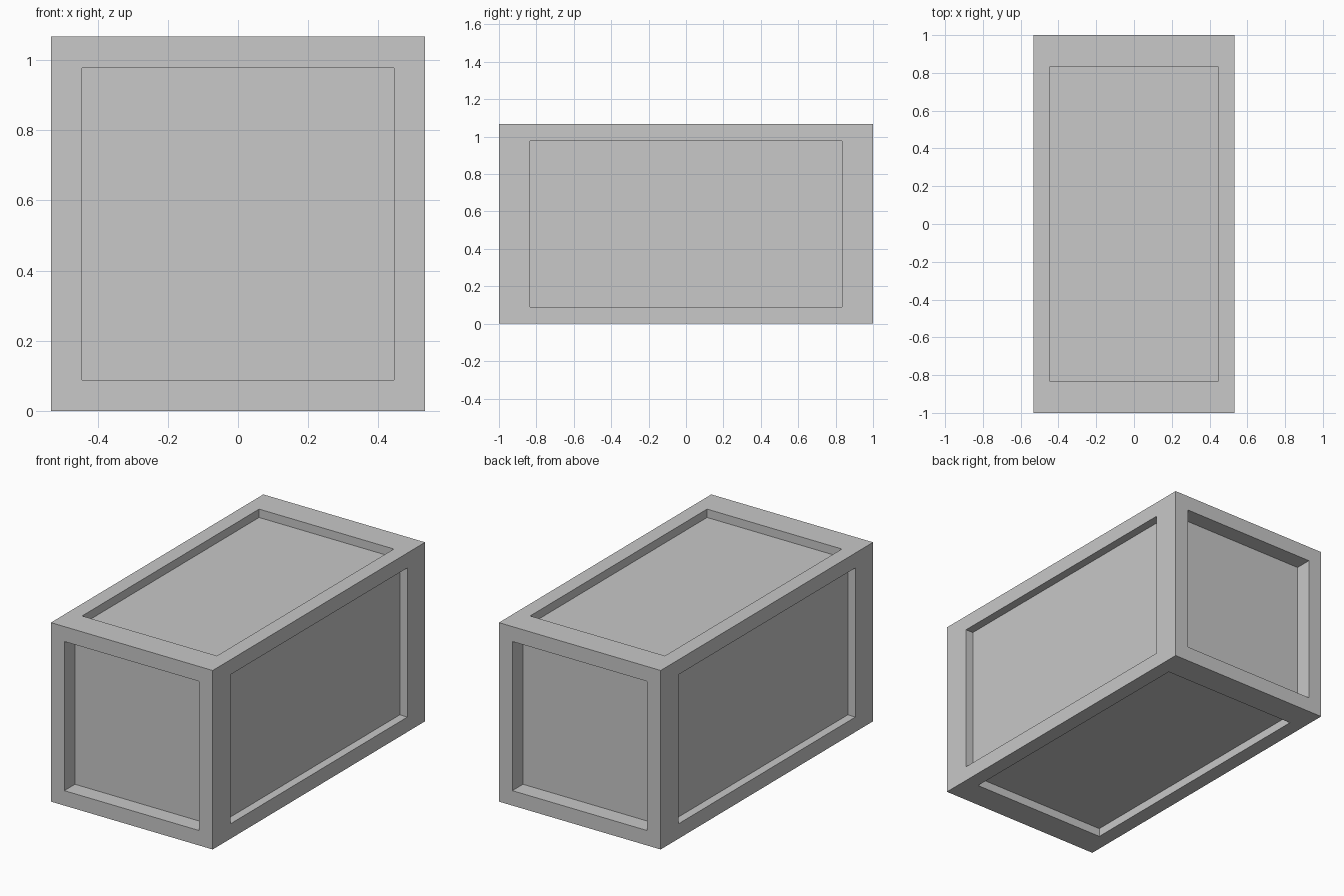
import bpy
import bmesh
from mathutils import Vector

default = bpy.data.objects.get("Cube")
if default:
    bpy.data.objects.remove(default, do_unlink=True)

SIZE = Vector((1.0667, 2.0, 1.0667))
BORDER = 1 / 12                       # frame width as a share of each side
DEPTH = Vector((0.05, 0.1, 0.05))     # panel recess along each axis

# Plain grey finish
grey = bpy.data.materials.new("light grey")
grey.use_nodes = True
colour = (0.58, 0.58, 0.58, 1.0)
grey.diffuse_color = colour
grey.node_tree.nodes["Principled BSDF"].inputs["Base Color"].default_value = colour

# Framed box: inset every side in proportion, then stretch to size
bm = bmesh.new()
bmesh.ops.create_cube(bm, size=1)
panels = bm.faces[:]
bmesh.ops.inset_individual(bm, faces=panels, thickness=BORDER, use_even_offset=True)
bmesh.ops.scale(bm, vec=SIZE, verts=bm.verts)
bm.normal_update()

# Sink the six panels straight inward
sunk = bmesh.ops.extrude_discrete_faces(bm, faces=panels)["faces"]
for face in sunk:
    face.normal_update()
    shift = -face.normal * DEPTH.dot([abs(n) for n in face.normal])
    bmesh.ops.translate(bm, vec=shift, verts=face.verts[:])

# Rest the box on the ground
bmesh.ops.translate(bm, vec=(0, 0, SIZE.z / 2), verts=bm.verts)
bmesh.ops.recalc_face_normals(bm, faces=bm.faces)

mesh = bpy.data.meshes.new("panelled_crate")
bm.to_mesh(mesh)
bm.free()
mesh.materials.append(grey)
crate = bpy.data.objects.new("panelled_crate", mesh)
bpy.context.collection.objects.link(crate)
